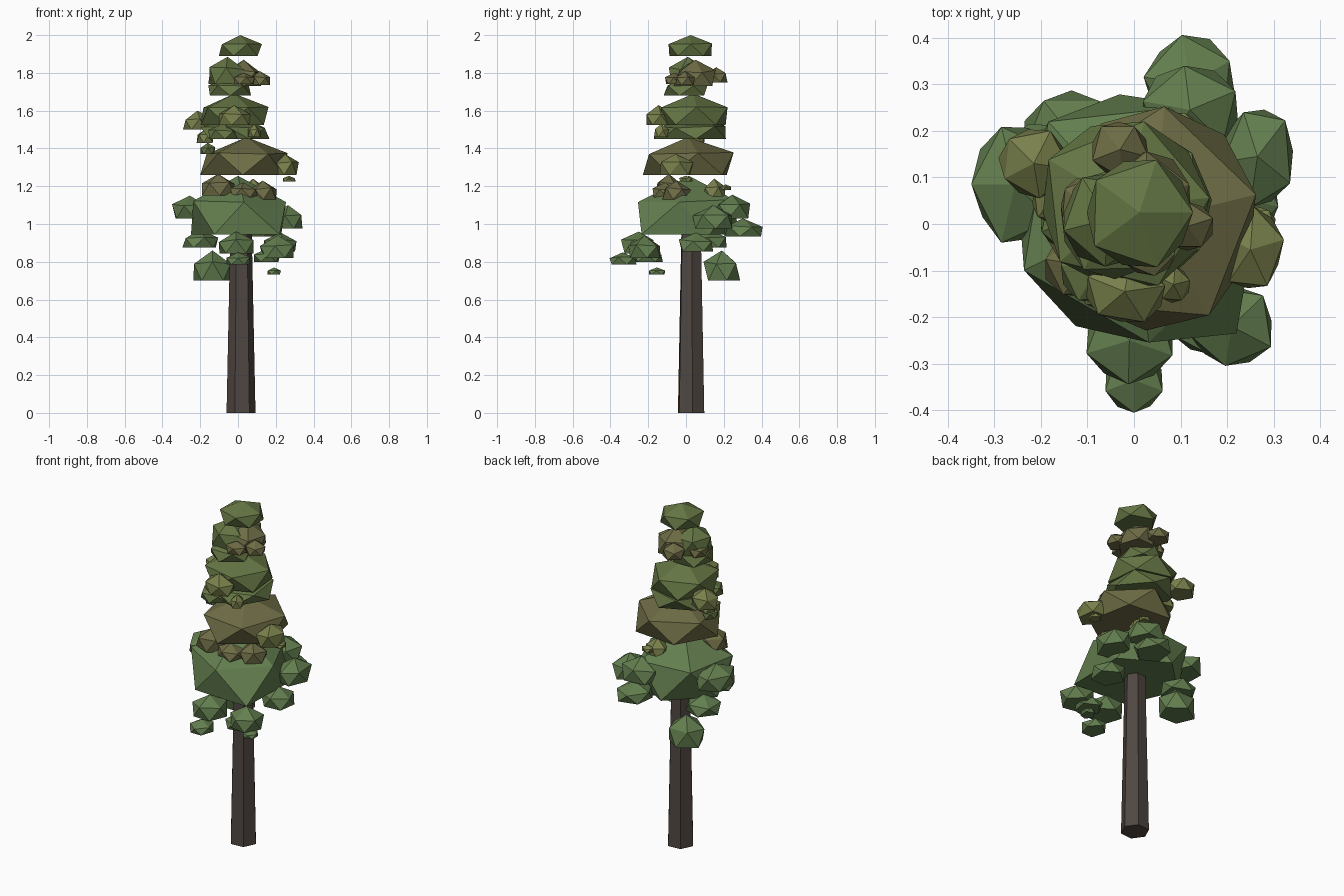
import bpy, math, random

random.seed(4)


def material(name, color):
    m = bpy.data.materials.new(name)
    m.diffuse_color = (*color, 1)
    return m


BARK = material("bark", (0.08, 0.063, 0.053))
GREEN = material("leaf_green", (0.125, 0.21, 0.078))
MOSS = material("leaf_moss", (0.13, 0.18, 0.058))
OLIVE = material("leaf_olive", (0.19, 0.215, 0.07))
BROWN = material("leaf_brown", (0.155, 0.15, 0.06))


def add_mesh(name, verts, faces, mat):
    me = bpy.data.meshes.new(name)
    me.from_pydata(verts, [], faces)
    me.materials.append(mat)
    ob = bpy.data.objects.new(name, me)
    bpy.context.collection.objects.link(ob)
    return ob


def clump(name, x, y, z0, z1, rx, ry, mat, rot=None, jitter=0.06):
    """Icosahedron with its underside cut flat."""
    rot = random.uniform(0, 72) if rot is None else rot
    verts = []
    for shift, level, size in ((36, 0.0, 0.98), (0, 0.57, 1.0)):
        for i in range(5):
            a = math.radians(rot + shift + 72 * i)
            s = size * random.uniform(1 - jitter, 1 + jitter)
            h = level + (random.uniform(-jitter, jitter) if level else 0)
            verts.append((x + rx * s * math.cos(a), y + ry * s * math.sin(a),
                          z0 + h * (z1 - z0)))
    verts.append((x, y, z1))
    faces = [(4, 3, 2, 1, 0)]
    for i in range(5):
        j = (i + 1) % 5
        faces += [(i, 5 + j, 5 + i), (i, j, 5 + j), (5 + i, 5 + j, 10)]
    return add_mesh(name, verts, faces, mat)


# Trunk: tapered six-sided column ending inside the lowest big clump
trunk_verts = []
for z, r in ((0, 0.077), (1.05, 0.055)):
    for i in range(6):
        a = math.radians(60 * i + 5)
        trunk_verts.append((0.016 + r * math.cos(a), 0.027 + r * math.sin(a), z))
trunk_faces = [(5, 4, 3, 2, 1, 0), (6, 7, 8, 9, 10, 11)]
trunk_faces += [(i, (i + 1) % 6, 6 + (i + 1) % 6, 6 + i) for i in range(6)]
add_mesh("trunk", trunk_verts, trunk_faces, BARK)

# Main crown tiers, bottom to top; two have a corner pulled outward
base = clump("crown_base", 0.0, 0.015, 0.945, 1.255, 0.265, 0.275, GREEN, 61, 0.03)
base.data.vertices[3].co = (0.22, -0.235, 0.945)
lower = clump("crown_lower", 0.045, 0.01, 1.26, 1.46, 0.225, 0.24, BROWN, 13, 0.03)
lower.data.vertices[2].co = (-0.2, -0.01, 1.26)
clump("crown_middle_skirt", -0.01, 0.04, 1.45, 1.56, 0.18, 0.18, MOSS, 40)
clump("crown_middle", -0.02, 0.04, 1.525, 1.69, 0.185, 0.185, MOSS, 5, 0.03)
clump("crown_upper_skirt", -0.045, 0.0, 1.68, 1.78, 0.115, 0.12, MOSS, 20)
clump("crown_upper_left", -0.055, 0.01, 1.74, 1.885, 0.1, 0.1, MOSS, 50)
clump("crown_upper_right", 0.03, 0.05, 1.73, 1.87, 0.1, 0.11, BROWN, 20)
clump("crown_top", 0.012, 0.025, 1.89, 2.0, 0.118, 0.12, MOSS, 0, 0.03)

# Tufts around the upper tiers
clump("upper_tuft_right", 0.115, -0.005, 1.735, 1.81, 0.055, 0.055, BROWN)
clump("upper_tuft_front", 0.03, -0.06, 1.74, 1.8, 0.06, 0.05, BROWN)
clump("upper_tuft_back", -0.03, 0.16, 1.75, 1.83, 0.06, 0.06, BROWN)
clump("upper_tuft_left", -0.11, 0.04, 1.74, 1.81, 0.05, 0.06, BROWN)
clump("middle_tuft_left", -0.215, 0.13, 1.5, 1.6, 0.075, 0.075, OLIVE)
clump("middle_tuft_front", -0.02, -0.145, 1.525, 1.63, 0.085, 0.07, OLIVE)
clump("middle_tuft_low", -0.175, 0.05, 1.43, 1.5, 0.045, 0.05, OLIVE)
clump("middle_tuft_small", 0.085, -0.13, 1.46, 1.53, 0.035, 0.04, OLIVE)
clump("middle_tuft_corner", -0.08, -0.1, 1.45, 1.53, 0.08, 0.07, MOSS)
clump("middle_tuft_lowest", -0.16, 0.0, 1.37, 1.43, 0.04, 0.05, MOSS)
clump("lower_tuft_right", 0.25, -0.055, 1.26, 1.37, 0.07, 0.09, OLIVE)
clump("lower_tuft_drop", 0.27, 0.0, 1.225, 1.255, 0.035, 0.035, OLIVE)

# Tufts resting on the big base clump
clump("base_tuft_front_left", -0.105, -0.09, 1.15, 1.265, 0.09, 0.07, BROWN)
clump("base_tuft_front", 0.03, -0.11, 1.14, 1.22, 0.075, 0.065, BROWN)
clump("base_tuft_right", 0.13, -0.05, 1.13, 1.23, 0.075, 0.075, BROWN)
clump("base_tuft_back", 0.08, 0.15, 1.13, 1.24, 0.06, 0.06, OLIVE)
clump("base_tuft_drop", 0.1, 0.21, 1.18, 1.21, 0.035, 0.03, OLIVE)

# Side boughs of the base clump
clump("bough_left", -0.255, 0.085, 1.03, 1.15, 0.092, 0.125, GREEN, 36)
clump("bough_right", 0.265, 0.145, 0.975, 1.1, 0.077, 0.11, GREEN)
clump("bough_back_high", 0.12, 0.245, 1.03, 1.155, 0.105, 0.095, GREEN)
clump("bough_back_low", 0.12, 0.3, 0.935, 1.03, 0.095, 0.105, GREEN, 100)

# Hanging boughs below the base clump
clump("hanging_front", -0.01, -0.25, 0.845, 0.96, 0.095, 0.095, GREEN)
clump("hanging_front_low", 0.0, -0.335, 0.785, 0.85, 0.062, 0.073, GREEN, 270)
clump("hanging_front_right", 0.21, -0.22, 0.82, 0.94, 0.09, 0.09, GREEN)
clump("hanging_front_tip", 0.15, -0.2, 0.8, 0.87, 0.07, 0.08, GREEN)
clump("hanging_right", 0.225, 0.055, 0.855, 0.955, 0.09, 0.095, GREEN)
clump("hanging_left", -0.2, 0.12, 0.875, 0.97, 0.095, 0.095, GREEN)
clump("hanging_back_left", -0.135, 0.19, 0.7, 0.86, 0.105, 0.095, GREEN)
clump("hanging_drop", 0.19, -0.155, 0.732, 0.77, 0.038, 0.045, GREEN)
